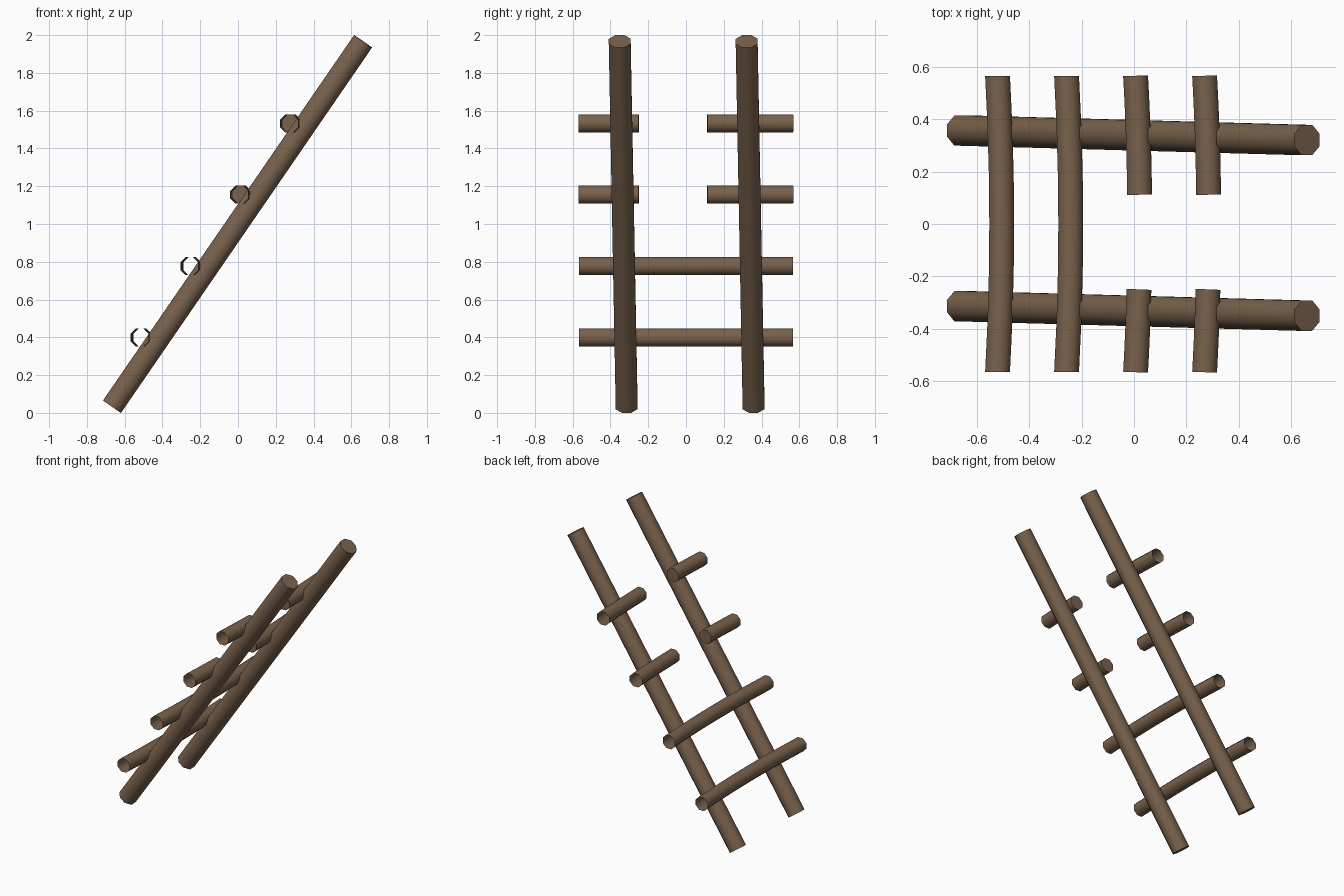
import bpy, bmesh, math
from mathutils import Vector

if "Cube" in bpy.data.objects:
    bpy.data.objects.remove(bpy.data.objects["Cube"])

wood = bpy.data.materials.new("brown_wood")
wood.diffuse_color = (0.19, 0.12, 0.072, 1)
wood.use_nodes = True
wood.node_tree.nodes["Principled BSDF"].inputs["Base Color"].default_value = wood.diffuse_color
SIDES = 8


def tube(name, path, apothem, cap_start, cap_end):
    """Octagonal tube swept along a path, with optional end caps."""
    bm = bmesh.new()
    axis = (path[-1] - path[0]).normalized()
    # cross-section frame: side vector near x-z plane, other one perpendicular
    ref = Vector((0, 1, 0)) if abs(axis.y) < 0.5 else Vector((0, 0, 1))
    u = axis.cross(ref).normalized()
    v = axis.cross(u)
    r = apothem / math.cos(math.pi / SIDES)
    rings = []
    for p in path:
        ring = []
        for i in range(SIDES):
            a = 2 * math.pi * (i + 0.5) / SIDES
            ring.append(bm.verts.new(p + r * (math.cos(a) * u + math.sin(a) * v)))
        rings.append(ring)
    for a, b in zip(rings, rings[1:]):
        for i in range(SIDES):
            j = (i + 1) % SIDES
            bm.faces.new((a[i], a[j], b[j], b[i]))
    if cap_start:
        bm.faces.new(rings[0][::-1])
    if cap_end:
        bm.faces.new(rings[-1])
    me = bpy.data.meshes.new(name)
    bm.to_mesh(me)
    bm.free()
    me.materials.append(wood)
    ob = bpy.data.objects.new(name, me)
    bpy.context.collection.objects.link(ob)
    bpy.context.view_layer.objects.active = ob
    ob.select_set(True)
    bpy.ops.object.shade_smooth_by_angle(angle=math.radians(60))
    ob.select_set(False)


# Two leaning side rails, slightly skewed in y
for side, y in (("front", -0.314), ("back", 0.358)):
    tube(side + "_rail", [Vector((-0.667, y, 0.033)), Vector((0.662, y - 0.037, 1.967))],
         0.058, True, True)


# Rungs bow slightly forward in the middle
def rung(name, k, y0, y1, cap_start, cap_end):
    x, z = -0.522 + 0.264 * k, 0.399 + 0.378 * k
    path = []
    for i in range(7):
        y = y0 + (y1 - y0) * i / 6
        path.append(Vector((x + 0.016 * (1 - (y / 0.567) ** 2), y, z)))
    tube(name, path, 0.0475, cap_start, cap_end)


# Lower whole rungs are open at the ends
for k in (0, 1):
    rung("whole_rung_%d" % (k + 1), k, -0.567, 0.567, False, False)

# Upper broken rungs are closed at the broken ends
for k in (2, 3):
    rung("broken_rung_front_%d" % (k - 1), k, -0.567, -0.25, False, True)
    rung("broken_rung_back_%d" % (k - 1), k, 0.112, 0.567, True, False)
